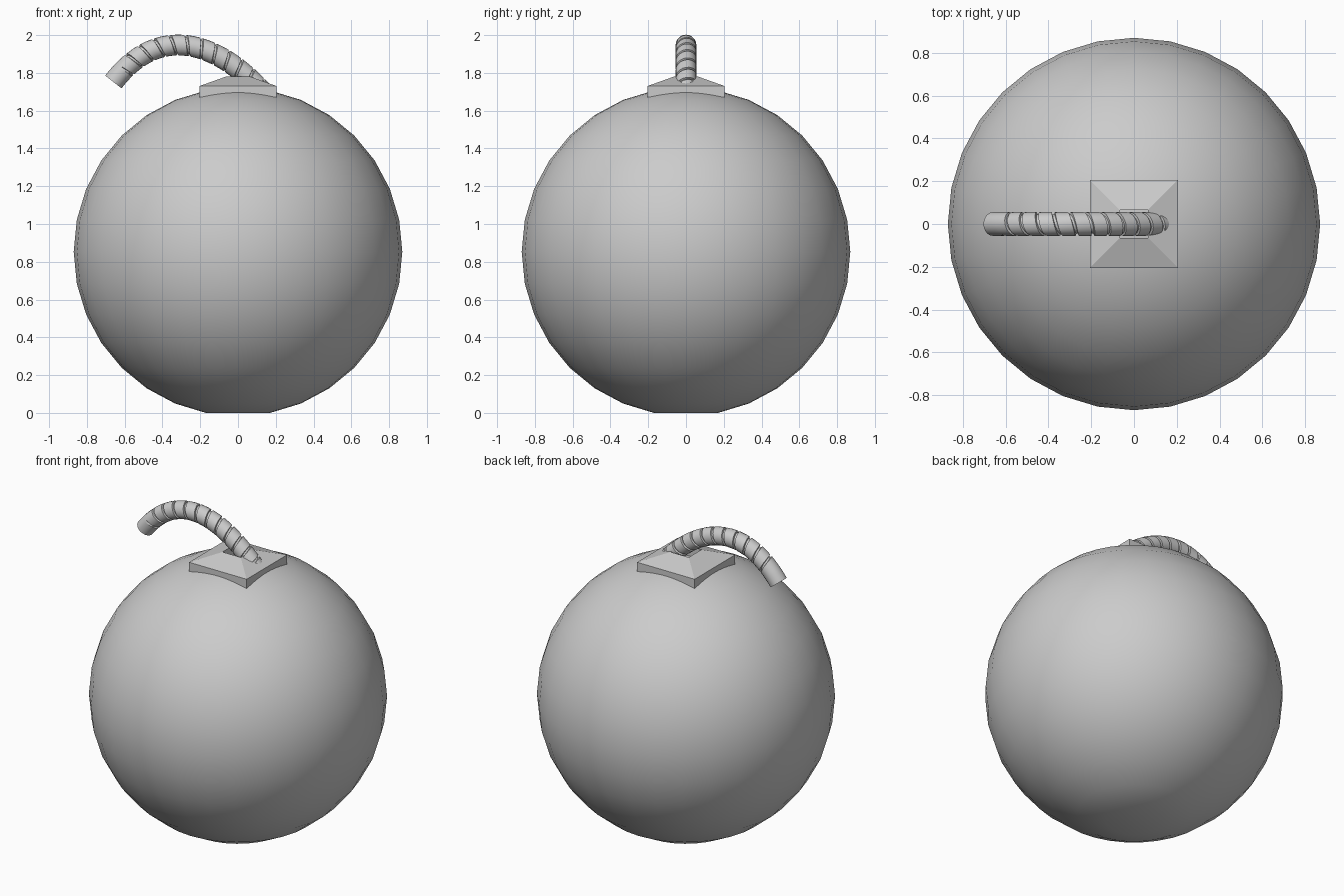
import bpy
import bmesh
import math
from mathutils import Vector
from mathutils.geometry import interpolate_bezier

if "Cube" in bpy.data.objects:
    bpy.data.objects.remove(bpy.data.objects["Cube"], do_unlink=True)

# One plain grey for every part
grey = bpy.data.materials.new("plain_grey")
grey.use_nodes = True
colour = (0.6, 0.6, 0.6, 1)
grey.diffuse_color = colour
grey.node_tree.nodes["Principled BSDF"].inputs["Base Color"].default_value = colour


def make_object(name, bm, smooth_angle=None):
    bmesh.ops.recalc_face_normals(bm, faces=bm.faces[:])
    mesh = bpy.data.meshes.new(name)
    bm.to_mesh(mesh)
    bm.free()
    mesh.materials.append(grey)
    obj = bpy.data.objects.new(name, mesh)
    bpy.context.collection.objects.link(obj)
    if smooth_angle:
        bpy.ops.object.select_all(action='DESELECT')
        obj.select_set(True)
        bpy.context.view_layer.objects.active = obj
        bpy.ops.object.shade_smooth_by_angle(angle=math.radians(smooth_angle))
    return obj


# Round body, with the lowest ring closed flat so that it stands
RADIUS = 0.87
CENTRE = RADIUS * math.cos(math.pi / 16)
bm = bmesh.new()
bmesh.ops.create_uvsphere(bm, u_segments=32, v_segments=16, radius=RADIUS)
bmesh.ops.translate(bm, verts=bm.verts[:], vec=(0, 0, CENTRE))
pole = min(bm.verts, key=lambda v: v.co.z)
bmesh.ops.delete(bm, geom=[pole], context='VERTS')
bmesh.ops.holes_fill(bm, edges=[e for e in bm.edges if e.is_boundary], sides=0)
make_object("body", bm, 30)

# Square cap: straight rim, sloped roof and a square socket in the top
bm = bmesh.new()
corners = ((-1, -1), (1, -1), (1, 1), (-1, 1))
levels = ((0.205, 1.665), (0.205, 1.73), (0.065, 1.78), (0.065, 1.70))
loops = [[bm.verts.new((x * half, y * half, z)) for x, y in corners]
         for half, z in levels]
for low, high in zip(loops, loops[1:]):
    for i in range(4):
        j = (i + 1) % 4
        bm.faces.new((low[i], low[j], high[j], high[i]))
bm.faces.new(loops[0])
bm.faces.new(loops[-1])
make_object("cap", bm)

# Fuse centre line, from the free tip to the cap
path = interpolate_bezier(Vector((-0.66, 0, 1.752)), Vector((-0.43, 0, 2.05)),
                          Vector((-0.13, 0, 1.99)), Vector((0.14, 0, 1.69)), 200)
lengths = [0.0]
for a, b in zip(path, path[1:]):
    lengths.append(lengths[-1] + (b - a).length)
total = lengths[-1]


def on_path(s):
    i = 0
    while i < len(path) - 2 and lengths[i + 1] < s:
        i += 1
    step = path[i + 1] - path[i]
    t = (s - lengths[i]) / (lengths[i + 1] - lengths[i])
    tangent = step.normalized()
    return path[i] + step * t, Vector((-tangent.z, 0, tangent.x))


# Fuse tube, with one groove winding along it and a plain tip
SIDES = 20
PITCH = 0.075
FUSE = 0.055
PLAIN_TIP = 0.09
profile = ((0, 0), (0.4, 0), (0.8, 0), (0.83, 0.011), (0.97, 0.011))
bm = bmesh.new()
rows = []
for turn in range(-1, math.ceil(total / PITCH) + 1):
    for offset, depth in profile:
        row = []
        for k in range(SIDES + 1):
            s = PITCH * (turn + offset + k / SIDES)
            s = min(max(s, 0), total)
            angle = math.tau * k / SIDES
            r = FUSE - (depth if PLAIN_TIP < s < total else 0)
            point, normal = on_path(s)
            side = Vector((0, -1, 0))
            row.append(bm.verts.new(
                point + (normal * math.cos(angle) + side * math.sin(angle)) * r))
        rows.append(row)
for low, high in zip(rows, rows[1:]):
    for k in range(SIDES):
        bm.faces.new((low[k], low[k + 1], high[k + 1], high[k]))
bmesh.ops.remove_doubles(bm, verts=bm.verts[:], dist=0.0002)
bmesh.ops.dissolve_degenerate(bm, edges=bm.edges[:], dist=0.0002)
bmesh.ops.delete(bm, geom=[e for e in bm.edges if not e.link_faces], context='EDGES')
bmesh.ops.holes_fill(bm, edges=[e for e in bm.edges if e.is_boundary], sides=0)
make_object("fuse", bm, 35)
